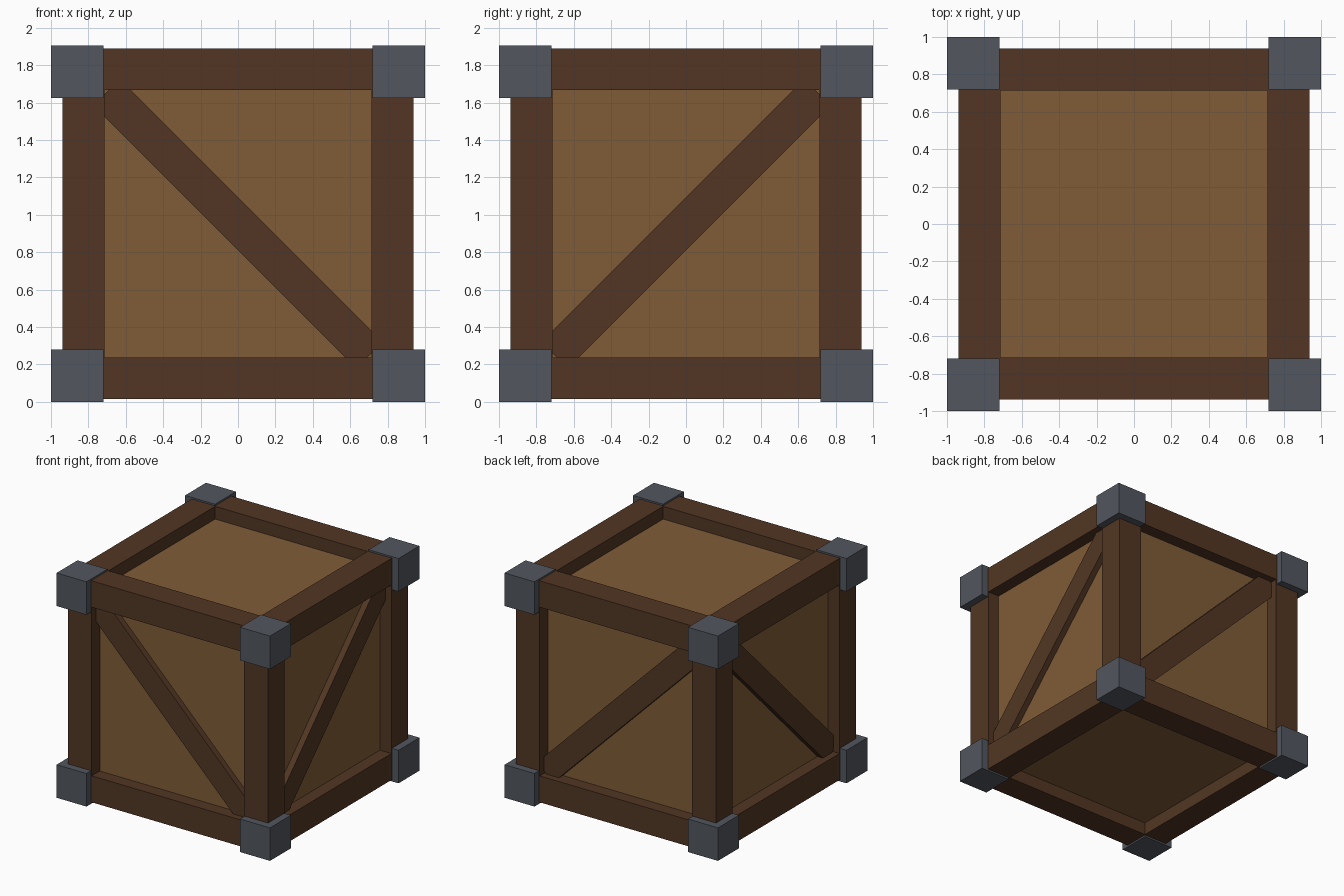
import bpy
from math import pi
from itertools import product
from mathutils import Matrix, Vector

if "Cube" in bpy.data.objects:
    bpy.data.objects.remove(bpy.data.objects["Cube"])

MID = 0.952                      # height of the crate's centre
OUT, IN = 0.938, 0.714           # outer and inner faces of the frame timbers
PANEL, BRACE = 0.83, 0.882       # panel face and brace face
CORNER = 0.28


def material(name, rgb):
    m = bpy.data.materials.new(name)
    m.diffuse_color = (*rgb, 1)
    m.use_nodes = True
    m.node_tree.nodes["Principled BSDF"].inputs["Base Color"].default_value = m.diffuse_color
    return m


panel_wood = material("panel_wood", (0.216, 0.107, 0.038))
frame_wood = material("frame_wood", (0.084, 0.037, 0.017))
metal = material("dark_metal", (0.084, 0.095, 0.114))


def box(name, centre, size, mat, rot=Matrix()):
    """Box placed relative to the crate centre, then turned by rot about it."""
    bpy.ops.mesh.primitive_cube_add(size=1)
    ob = bpy.context.object
    ob.name = name
    ob.data.transform(Matrix.Translation((0, 0, MID)) @ rot
                      @ Matrix.Translation(centre) @ Matrix.Diagonal((*size, 1)))
    ob.data.materials.append(mat)
    return ob


# Recessed panels: one inner box
box("panel_box", (0, 0, 0), (2 * PANEL,) * 3, panel_wood)

# Frame timbers: full-height posts, rails fitted between them
w, c = OUT - IN, (OUT + IN) / 2
for a, b in product((-1, 1), repeat=2):
    box("post", (a * c, b * c, 0), (w, w, 2 * OUT), frame_wood)
    box("rail_x", (0, a * c, b * c), (2 * IN, w, w), frame_wood)
    box("rail_y", (a * c, 0, b * c), (w, 2 * IN, w), frame_wood)

# Diagonal braces on the four sides; opposite sides mirror each other
depth = BRACE - PANEL + 0.02
for i, side in enumerate(("front", "right", "back", "left")):
    tilt = pi / 4 if i in (0, 3) else -pi / 4
    if side in ("right", "back"):
        tilt = -pi / 4
    rot = Matrix.Rotation(i * pi / 2, 4, 'Z') @ Matrix.Rotation(tilt, 4, 'Y')
    box("brace_" + side, (0, -BRACE + depth / 2, 0), (1.99, depth, 0.2), frame_wood, rot)

# Metal corner blocks
for sx, sy, sz in product((-1, 1), repeat=3):
    h = CORNER / 2
    box("corner_block", (sx * (1 - h), sy * (1 - h), sz * (MID - h)), (CORNER,) * 3, metal)
